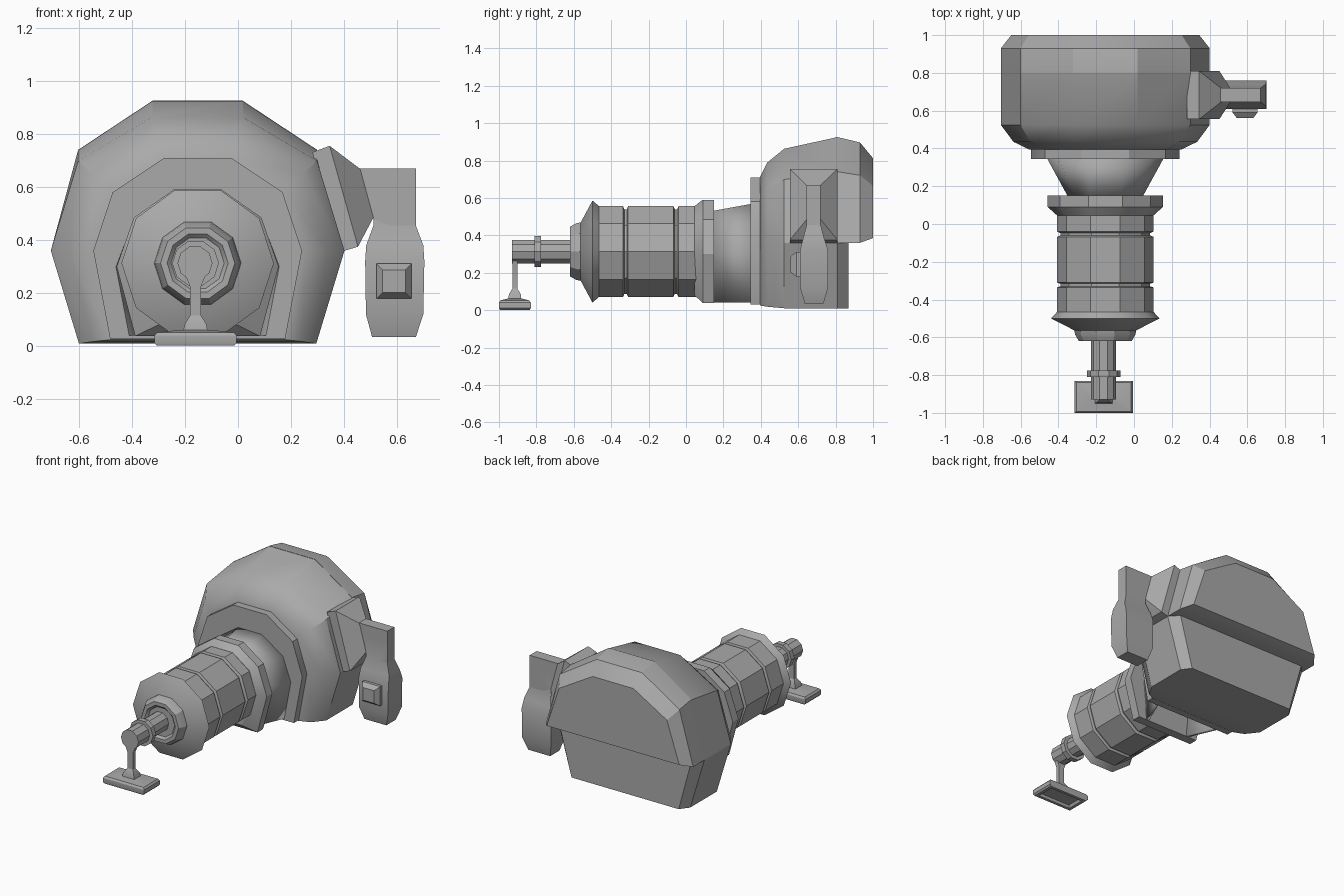
import bpy, bmesh, math

if "Cube" in bpy.data.objects:
    bpy.data.objects.remove(bpy.data.objects["Cube"], do_unlink=True)

grey = bpy.data.materials.new("plain grey")
grey.use_nodes = True
grey.diffuse_color = (0.4, 0.4, 0.4, 1)
grey.node_tree.nodes["Principled BSDF"].inputs["Base Color"].default_value = (0.4, 0.4, 0.4, 1)

CX = -0.152   # body centre line
AXIS_Z = 0.313  # barrel axis height


def loft(name, rings, caps=True, skip_edge=None):
    """Skin a list of equal-length rings, optionally leaving one side open."""
    bm = bmesh.new()
    loops = [[bm.verts.new(p) for p in ring] for ring in rings]
    n = len(loops[0])
    for a, b in zip(loops, loops[1:]):
        for i in range(n):
            if i != skip_edge:
                j = (i + 1) % n
                bm.faces.new((a[i], a[j], b[j], b[i]))
    if caps:
        bm.faces.new(loops[0][::-1])
        bm.faces.new(loops[-1])
    bmesh.ops.recalc_face_normals(bm, faces=bm.faces)
    mesh = bpy.data.meshes.new(name)
    bm.to_mesh(mesh)
    bm.free()
    mesh.materials.append(grey)
    ob = bpy.data.objects.new(name, mesh)
    bpy.context.collection.objects.link(ob)
    bpy.ops.object.select_all(action='DESELECT')
    ob.select_set(True)
    bpy.context.view_layer.objects.active = ob
    bpy.ops.object.shade_smooth_by_angle(angle=math.radians(30))
    return ob


def arch(pairs, y, t=1, s=1, floor=None):
    """Mirrored ring from (half width, height) pairs, scaled about the widest height."""
    pts = []
    for w, z in pairs:
        z2 = 0.36 + (z - 0.36) * s if z > 0.36 else z
        if floor is not None:
            z2 = max(z2, floor)
        pts.append((w * t, z2))
    return ([(CX + w, y, z) for w, z in pts]
            + [(CX - w, y, z) for w, z in reversed(pts)])


def turned(name, profile, cx=CX, sides=10):
    """Faceted turned part along y from (y, radius) pairs."""
    angles = [math.pi / 2 + (i + 0.5) * math.tau / sides for i in range(sides)]
    return loft(name, [[(cx + r * math.cos(a), y, AXIS_Z + r * math.sin(a)) for a in angles]
                       for y, r in profile])


def rect(x0, x1, y0, y1, z):
    return [(x0, y0, z), (x1, y0, z), (x1, y1, z), (x0, y1, z)]


# Main housing, its lower back and the overhanging rear cowl
BODY = [(0.17, 0.925), (0.45, 0.74), (0.553, 0.36), (0.447, 0.01)]
loft("housing", [arch(BODY, 0.395, 0.73, 0.62, 0.025), arch(BODY, 0.435, 0.88, 0.76, 0.018),
                 arch(BODY, 0.525, 1, 0.89), arch(BODY, 0.81)])
LOWER = [(0.553, 0.36), (0.447, 0.01)]
loft("lower_back", [arch(LOWER, 0.80), arch(LOWER, 0.81), arch(LOWER, 0.87, 0.9)])
COWL = BODY[:3]
loft("rear_cowl", [arch(COWL, 0.80), arch(COWL, 0.81), arch(COWL, 0.93, 1, 0.95),
                   arch(COWL, 1.0, 0.9, 0.8, 0.385)])

# Collar plate in front of the housing
COLLAR = [(0.125, 0.71), (0.32, 0.58), (0.393, 0.36), (0.33, 0.03)]
loft("collar", [arch(COLLAR, 0.345), arch(COLLAR, 0.41)])

# Neck shell, open underneath
neck = loft("neck", [arch([(0.08, 0.53), (0.16, 0.44), (0.195, 0.30), (0.17, 0.04)], 0.14),
                     arch([(0.09, 0.568), (0.25, 0.46), (0.31, 0.30), (0.26, 0.04)], 0.35)],
            caps=False, skip_edge=3)
wall = neck.modifiers.new("wall", 'SOLIDIFY')
wall.thickness = 0.02

# Flange behind the barrel
FLANGE = [(0.09, 0.59), (0.24, 0.485), (0.305, 0.30), (0.235, 0.038)]
loft("rear_flange", [arch([(0.08, 0.556), (0.207, 0.465), (0.255, 0.313), (0.15, 0.08)], 0.045),
                     arch(FLANGE, 0.09), arch(FLANGE, 0.15)])

# Barrel with two grooves, front lip and cone
R, G = 0.255, 0.238
turned("barrel", [(0.07, R), (-0.04, R), (-0.048, G), (-0.06, G), (-0.068, R),
                  (-0.31, R), (-0.316, G), (-0.33, G), (-0.336, R),
                  (-0.465, R), (-0.50, 0.287), (-0.565, 0.16)])
turned("front_hub", [(-0.555, 0.165), (-0.585, 0.16), (-0.62, 0.14), (-0.62, 0.115),
                     (-0.605, 0.10)])

# Rod, its ring and the foot
turned("rod", [(-0.59, 0.066), (-0.93, 0.066)], -0.162)
turned("rod_ring", [(-0.775, 0.088), (-0.81, 0.088)], -0.16)


def foot_ring(hx, hy, z, cy=-0.915):
    return rect(-0.16 - hx, -0.16 + hx, cy - hy, cy + hy, z)


loft("foot_stem", [foot_ring(0.048, 0.035, 0.05), foot_ring(0.04, 0.032, 0.085),
                   foot_ring(0.021, 0.013, 0.115), foot_ring(0.021, 0.013, 0.225),
                   foot_ring(0.035, 0.014, 0.26), foot_ring(0.035, 0.014, 0.30)])
loft("foot_plate", [foot_ring(0.115, 0.055, 0.02), foot_ring(0.125, 0.06, 0.002),
                    foot_ring(0.145, 0.08, 0.002), foot_ring(0.155, 0.085, 0.012),
                    foot_ring(0.155, 0.085, 0.04), foot_ring(0.145, 0.077, 0.052),
                    foot_ring(0.055, 0.037, 0.062)])


# Side bracket: slanted pad tapering to the arm
def slant(top, bottom, y0, y1):
    return [(top[0], y0, top[1]), (top[0], y1, top[1]),
            (bottom[0], y1, bottom[1]), (bottom[0], y0, bottom[1])]


loft("side_bracket", [slant((0.28, 0.73), (0.38, 0.355), 0.555, 0.81),
                      slant((0.30, 0.738), (0.402, 0.36), 0.555, 0.81),
                      slant((0.345, 0.755), (0.452, 0.375), 0.555, 0.81),
                      slant((0.46, 0.668), (0.51, 0.485), 0.645, 0.72)])
loft("side_arm", [slant((0.455, 0.67), (0.505, 0.48), 0.645, 0.72),
                  slant((0.67, 0.67), (0.67, 0.42), 0.645, 0.72)])

# Hanging pod and its button
loft("pod", [rect(0.505, 0.67, 0.635, 0.735, 0.035), rect(0.482, 0.698, 0.61, 0.76, 0.12),
             rect(0.479, 0.702, 0.61, 0.76, 0.32), rect(0.483, 0.698, 0.625, 0.74, 0.38),
             rect(0.51, 0.67, 0.645, 0.72, 0.455), rect(0.51, 0.67, 0.645, 0.72, 0.60)])


def button_ring(h, y):
    return [(0.588 + a * h, y, 0.245 + b * h) for a, b in ((-1, -1), (1, -1), (1, 1), (-1, 1))]


loft("pod_button", [button_ring(0.066, 0.62), button_ring(0.066, 0.59), button_ring(0.043, 0.56)])
